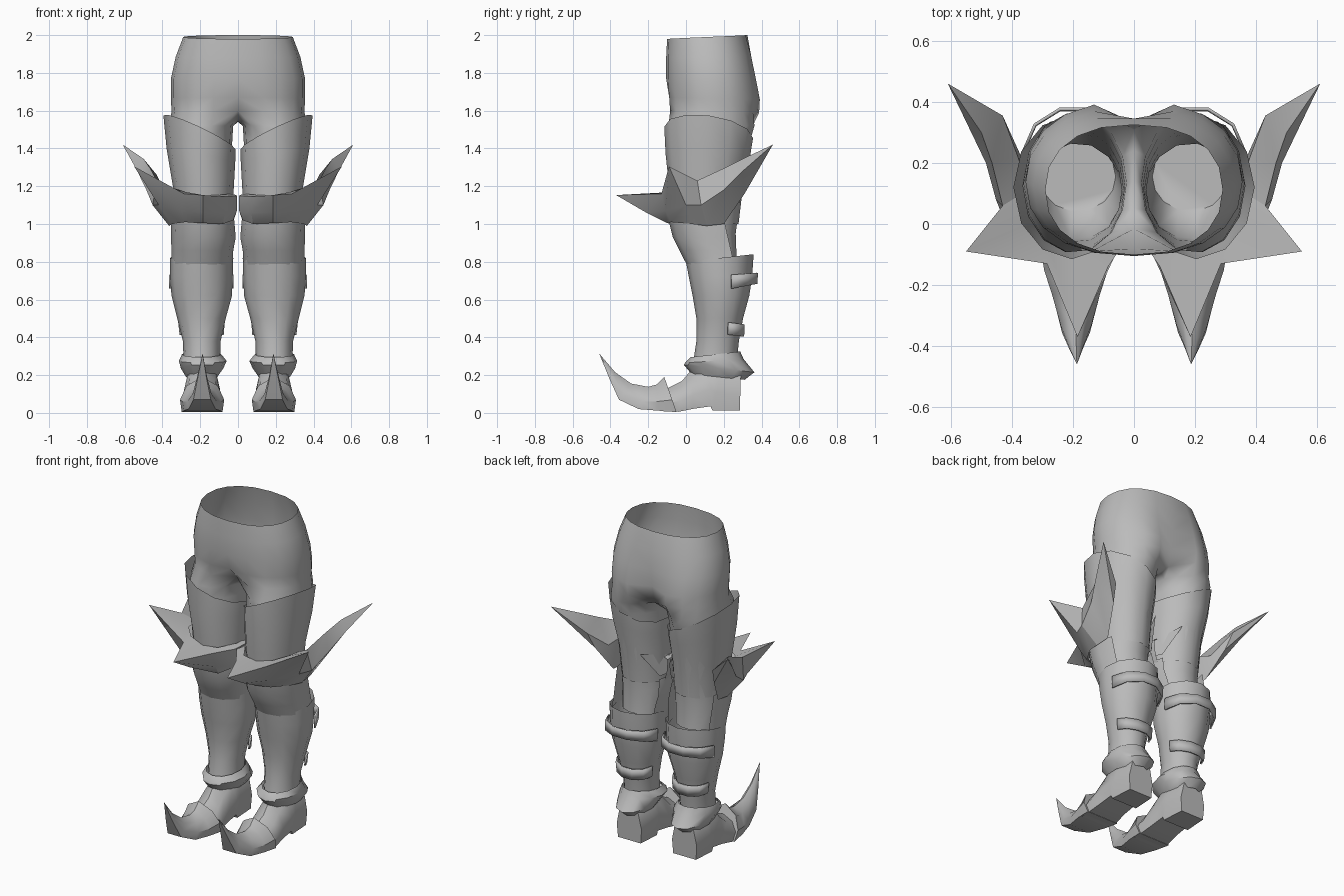
import bpy, bmesh, math
from math import sin, cos, radians
from mathutils import Vector

grey = bpy.data.materials.new("steel grey")
grey.diffuse_color = (0.5, 0.5, 0.5, 1)


def finish(name, rows, closed=True, caps=(False, False), solid=0, angle=40, open_rows=0):
    """Skin rows of points into a surface and mirror it to the other side."""
    bm = bmesh.new()
    vr = [[bm.verts.new(p) for p in r] for r in rows]
    for k, (a, b) in enumerate(zip(vr, vr[1:])):
        n = min(len(a), len(b))
        wrap = closed and k >= open_rows
        for i in range(n if wrap else n - 1):
            j = (i + 1) % n
            bm.faces.new((a[i], a[j], b[j], b[i]))
    for cap, r in zip(caps, (vr[0], vr[-1])):
        if cap:
            bm.faces.new(r)
    bmesh.ops.remove_doubles(bm, verts=bm.verts, dist=0.0005)
    bmesh.ops.recalc_face_normals(bm, faces=bm.faces)
    # open shells: make the surface face away from the middle of the part
    pts = [Vector(p) for r in rows for p in r]
    mid = sum(pts, Vector()) / len(pts)
    if sum(f.normal.dot(f.calc_center_median() - mid) * f.calc_area() for f in bm.faces) < 0:
        bmesh.ops.reverse_faces(bm, faces=bm.faces)
    me = bpy.data.meshes.new(name)
    bm.to_mesh(me)
    bm.free()
    ob = bpy.data.objects.new(name, me)
    bpy.context.collection.objects.link(ob)
    me.materials.append(grey)
    if solid:
        ob.modifiers.new("thickness", 'SOLIDIFY').thickness = solid
    m = ob.modifiers.new("mirror", 'MIRROR')
    m.use_clip = True
    m.merge_threshold = 0.0005
    bpy.context.view_layer.objects.active = ob
    ob.select_set(True)
    bpy.ops.object.shade_smooth_by_angle(angle=radians(angle))
    ob.select_set(False)


def ring(z, x0, x1, y0, y1, sx=0, sy=0, angles=range(0, 360, 30)):
    """Ellipse between x0..x1, y0..y1, tilted by sx outward and sy backward."""
    out = []
    for d in angles:
        c, s = cos(radians(d)), sin(radians(d))
        out.append(((x0 + x1) / 2 + (x1 - x0) / 2 * c,
                    (y0 + y1) / 2 + (y1 - y0) / 2 * s, z + sx * c + sy * s))
    return out


def hip(zf, zb, rx, y0, y1, df=0, db=0):
    """Open half ring from front centre round the hip to back centre."""
    pts = []
    for i in range(11):
        a = radians(-90 + 18 * i)
        c, s = max(cos(a), 0), sin(a)
        t = (s + 1) / 2
        y = (y0 + y1) / 2 + (y1 - y0) / 2 * math.copysign(abs(s) ** 0.9, s)
        pts.append([rx * c ** 0.85 if 0 < i < 10 else 0, y, zf + (zb - zf) * t])
    pts[0][1] += df
    pts[10][1] += db
    return pts


# Trousers: open hips, crotch bridge, then the thigh down into the greave
hips = [hip(1.98, 2.0, .29, -.10, .325), hip(1.88, 1.89, .33, -.105, .355, 0, -.01),
        hip(1.77, 1.77, .355, -.105, .38, 0, -.035),
        hip(1.67, 1.66, .355, -.10, .402, .02, -.07)]
crotch = hip(1.6, 1.59, .352, -.095, .398, .08, -.09)
crotch[0][2], crotch[10][2] = 1.6, 1.55
crotch += [[0, .24, 1.54], [0, .14, 1.545], [0, .05, 1.56]]
leg_angles = [-135 + 27 * i for i in range(11)] + [157.5, 180, 202.5]
legs = [ring(z, *b, angles=leg_angles) for z, *b in (
    (1.52, .025, .362, -.095, .365), (1.45, .03, .365, -.095, .345),
    (1.3, .035, .35, -.085, .315), (1.1, .04, .33, -.06, .285),
    (.95, .04, .33, -.05, .265), (.8, .06, .31, .04, .27))]
finish("trousers", hips + [crotch] + legs, caps=(False, True), angle=60, open_rows=len(hips))

# Thigh guard with a slanted upper rim
finish("thigh_guard", [
    ring(1.485, .012, .395, -.115, .355, .09, -.03),
    ring(1.36, .015, .378, -.108, .338, .04, -.01),
    ring(1.2, .022, .345, -.09, .302),
    ring(1.0, .03, .33, -.07, .278)], angle=60)

# Plate below the knee, open at the back
front = range(-210, 31, 30)
finish("knee_lower_plate", [
    ring(1.02, .02, .355, -.092, .30, angles=front),
    ring(.93, .012, .355, -.07, .32, angles=front),
    ring(.86, .025, .352, -.035, .33, angles=front),
    ring(.785, .03, .355, .004, .34, angles=front)], False)

# Greave over the calf
finish("greave", [
    ring(.82, .025, .36, .0, .358, 0, .02),
    ring(.72, .028, .36, .015, .35),
    ring(.62, .032, .352, .035, .335),
    ring(.5, .065, .322, .055, .302),
    ring(.38, .092, .292, .055, .28),
    ring(.28, .095, .288, .04, .27)], angle=50)

# Calf straps round the back
back = range(5, 176, 34)
finish("upper_strap", [ring(.73, .022, .366, .07, .388, 0, .012, back),
                       ring(.655, .022, .366, .07, .385, 0, .03, back)], False, solid=.01)
finish("lower_strap", [ring(.48, .07, .317, .12, .315, 0, -.012, back),
                       ring(.415, .075, .31, .12, .312, 0, -.012, back)], False, solid=.01)

# Ankle cuff
finish("ankle_cuff", [
    ring(.31, .088, .297, .025, .287, 0, .015),
    ring(.275, .06, .313, -.005, .305, 0, .01),
    ring(.235, .078, .302, -.012, .362, 0, -.02),
    ring(.19, .11, .275, .03, .31, 0, -.015)])

# Knee guard: columns run bottom, middle, point, return to the thigh
columns = [
    [(.03, .17, 1.0), (.012, .17, 1.07), (.008, .17, 1.14), (.03, .17, 1.15)],
    [(.025, .03, 1.02), (.006, .0, 1.07), (.004, -.02, 1.15), (.03, .03, 1.16)],
    [(.08, -.08, 1.0), (.07, -.12, 1.06), (.085, -.14, 1.145), (.09, -.07, 1.155)],
    [(.185, -.10, 1.005), (.185, -.21, 1.06), (.185, -.37, 1.153), (.185, -.085, 1.15)],
    [(.28, -.08, 1.01), (.30, -.11, 1.07), (.285, -.13, 1.16), (.28, -.06, 1.17)],
    [(.35, .03, 1.0), (.42, .0, 1.1), (.55, -.09, 1.305), (.34, .0, 1.19)],
    [(.365, .11, .99), (.452, .08, 1.1), (.43, .06, 1.23), (.35, .11, 1.18)]]
finish("knee_guard", columns, False, angle=35)

# Swept wing growing out of the knee guard, and a small one on the inner side
finish("outer_wing", [
    columns[-1],
    [(.36, .2, 1.0), (.485, .2, 1.18), (.465, .2, 1.295), (.38, .22, 1.15)],
    [(.41, .31, 1.16), (.533, .3, 1.28), (.50, .3, 1.345), (.43, .355, 1.26)],
    [(.61, .46, 1.42)] * 4], angle=35)
finish("inner_wing", [
    [(.01, .12, 1.05), (.04, .2, 1.04), (.02, .12, 1.15)],
    [(.10, .31, 1.2)] * 3], caps=(True, False), angle=30)


def foot(yb, zb, yt, zt, w, wt=.5):
    """Boot section: flat sole, bulging sides, narrow top."""
    out = []
    for u, t in ((-.92, 0), (.92, 0), (1, .35), (.8 * wt + .35, .75), (0, 1),
                 (-.8 * wt - .35, .75), (-1, .35)):
        out.append((.19 + u * w, yb + (yt - yb) * t, zb + (zt - zb) * t))
    return out


# Boot and heel
finish("boot", [
    foot(.285, .012, .292, .26, .085), foot(.14, .012, .2, .29, .095),
    foot(.13, .035, .12, .29, .095), foot(.04, .022, .03, .23, .098, .4),
    foot(-.04, .006, -.02, .17, .107, .4), foot(-.12, .008, -.1, .13, .1, .4)],
    caps=(True, True))

# Curled toe cap with a raised rear lip
finish("toe_cap", [
    foot(-.05, .004, -.115, .19, .117, .45), foot(-.15, .012, -.155, .15, .104, .4),
    foot(-.25, .02, -.2, .138, .078, .35), foot(-.355, .07, -.29, .155, .05, .3),
    foot(-.405, .18, -.375, .215, .026, .3),
    [(.187, -.46, .315)] * 7], caps=(True, False), angle=35)
